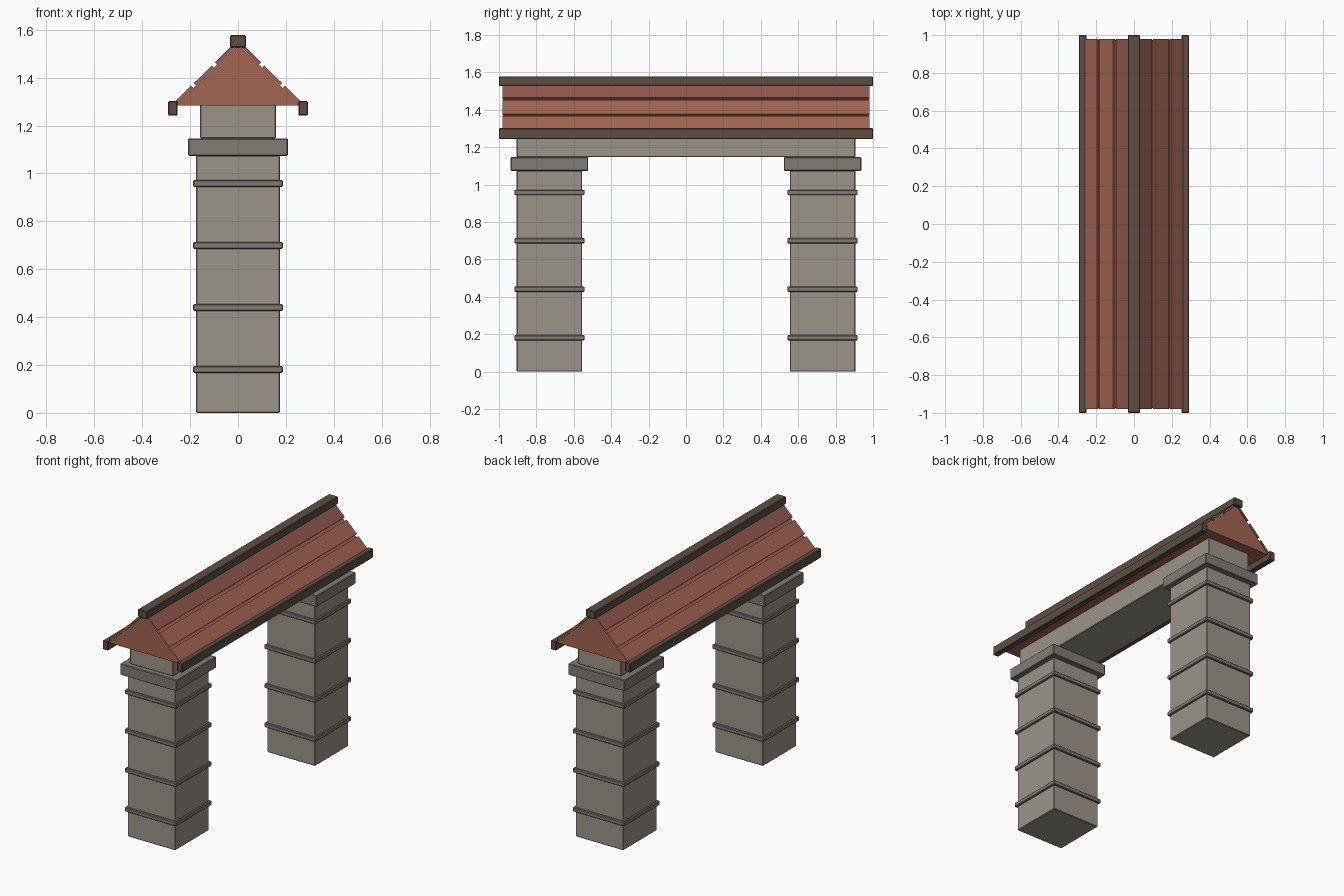
import bpy
import bmesh

if "Cube" in bpy.data.objects:
    bpy.data.objects.remove(bpy.data.objects["Cube"])


def material(name, rgb):
    m = bpy.data.materials.new(name)
    m.diffuse_color = (*rgb, 1)
    m.use_nodes = True
    m.node_tree.nodes["Principled BSDF"].inputs["Base Color"].default_value = m.diffuse_color
    return m


STONE = material("stone", (0.33, 0.30, 0.25))
TRIM = material("stone_trim", (0.22, 0.20, 0.175))
TILE = material("roof_tile", (0.36, 0.13, 0.085))
TILE_DARK = material("roof_tile_dark", (0.28, 0.10, 0.075))
WOOD = material("dark_wood", (0.11, 0.078, 0.055))


def finish(name, bm, mat, bevel):
    bmesh.ops.recalc_face_normals(bm, faces=bm.faces)
    me = bpy.data.meshes.new(name)
    bm.to_mesh(me)
    bm.free()
    me.materials.append(mat)
    ob = bpy.data.objects.new(name, me)
    bpy.context.collection.objects.link(ob)
    if bevel:
        mod = ob.modifiers.new("edge_bevel", 'BEVEL')
        mod.width = bevel
        mod.segments = 1
    return ob


def box(name, x, y, z, mat, bevel=0.004):
    """Box from (min, max) ranges on each axis."""
    bm = bmesh.new()
    bmesh.ops.create_cube(bm, size=1)
    for v in bm.verts:
        v.co = [r[0] if c < 0 else r[1] for c, r in zip(v.co, (x, y, z))]
    return finish(name, bm, mat, bevel)


def prism(name, profile, half_length, mat):
    """Extrude an XZ profile along Y."""
    bm = bmesh.new()
    face = bm.faces.new([bm.verts.new((x, -half_length, z)) for x, z in profile])
    ext = bmesh.ops.extrude_face_region(bm, geom=[face])["geom"]
    verts = [g for g in ext if isinstance(g, bmesh.types.BMVert)]
    bmesh.ops.translate(bm, verts=verts, vec=(0, 2 * half_length, 0))
    return finish(name, bm, mat, 0)


def around(c, h):
    return (c - h, c + h)


# Two banded pillars with capitals
for side, cy in (("front", -0.73), ("back", 0.73)):
    box(f"{side}_pillar", around(0, 0.175), around(cy, 0.175), (0, 1.075), STONE)
    for i in range(4):
        box(f"{side}_pillar_band_{i + 1}", around(0, 0.188), around(cy, 0.188),
            around(0.181 + i * 0.259, 0.014), TRIM)
    box(f"{side}_capital", around(0, 0.208), around(cy, 0.207), (1.073, 1.147), TRIM)

# Lintel spanning the pillars
box("lintel", around(0, 0.158), around(0, 0.905), (1.147, 1.287), STONE)

# Solid gable core
prism("gable_core", [(-0.26, 1.285), (0.26, 1.285), (0, 1.54)], 0.975, TILE)


# Three tile courses on each slope
def slope(x):
    return 1.56 - 0.99 * x


courses = [(0.265, 0.196, TILE), (0.184, 0.110, TILE), (0.096, 0.015, TILE_DARK)]
for side, s in (("left", -1), ("right", 1)):
    for i, (lo, hi, mat) in enumerate(courses):
        t = 0.009
        profile = [(s * lo, slope(lo)), (s * hi, slope(hi)),
                   (s * (hi - t), slope(hi) - t), (s * (lo - t), slope(lo) - t)]
        prism(f"{side}_tile_course_{i + 1}", profile, 0.98, mat)
    # Eave beams
    box(f"{side}_eave_beam", sorted((s * 0.252, s * 0.292)), (-1, 1), (1.243, 1.302), WOOD)

# Ridge beam
box("ridge_beam", around(0, 0.033), (-1, 1), (1.527, 1.578), WOOD)
